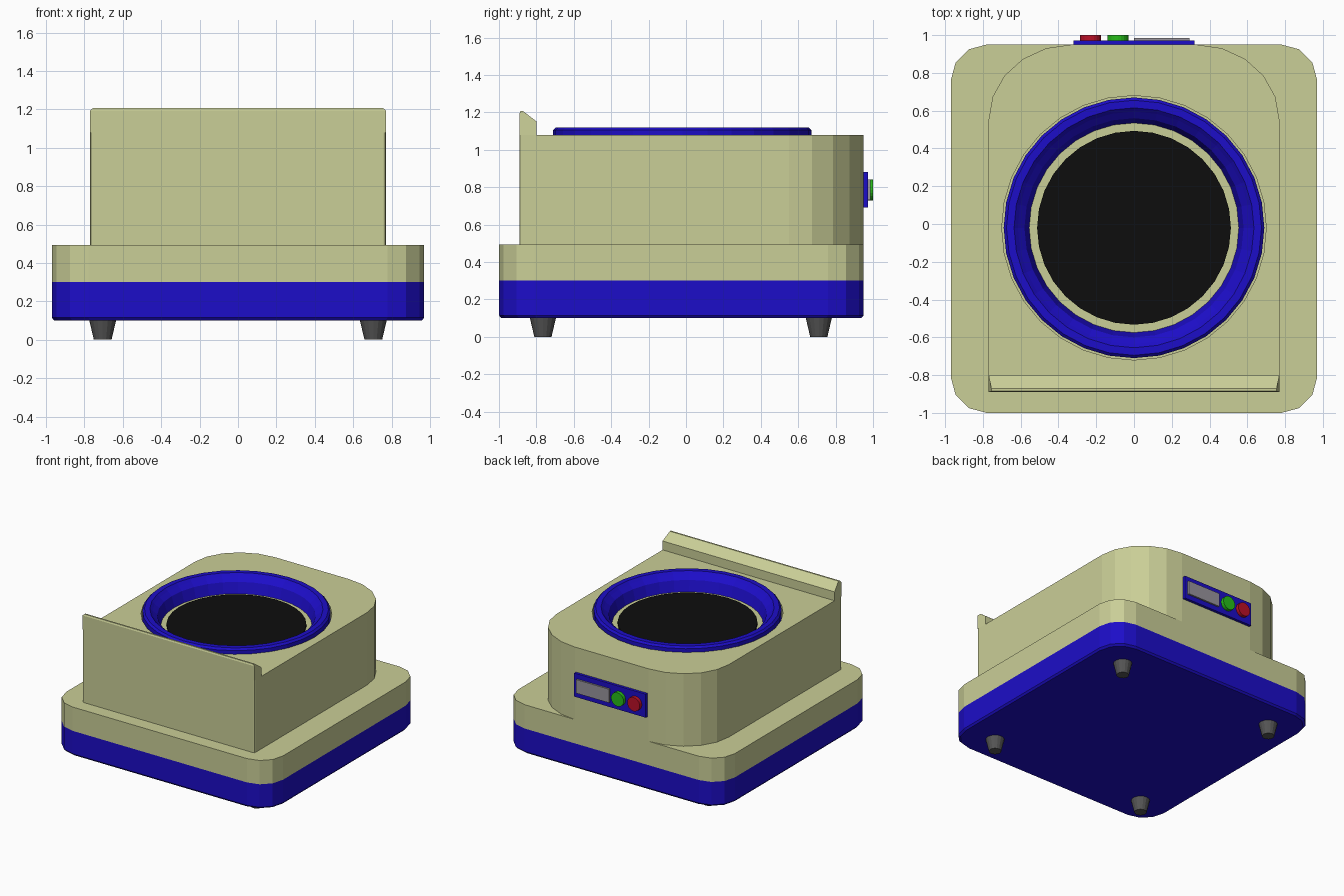
import bpy, bmesh, math

if "Cube" in bpy.data.objects:
    bpy.data.objects.remove(bpy.data.objects["Cube"])

def material(name, rgb):
    m = bpy.data.materials.new(name)
    m.diffuse_color = (*rgb, 1)
    m.use_nodes = True
    m.node_tree.nodes["Principled BSDF"].inputs["Base Color"].default_value = m.diffuse_color
    return m

CREAM = material("cream", (0.59, 0.62, 0.31))
BLUE = material("blue", (0.012, 0.004, 0.58))
BLACK = material("black", (0.004, 0.004, 0.004))
RUBBER = material("rubber", (0.09, 0.09, 0.09))
RED = material("red", (0.5, 0.005, 0.02))
GREEN = material("green", (0.02, 0.5, 0.01))
SCREEN = material("screen", (0.32, 0.3, 0.34))

def finish(name, bm, mat):
    bmesh.ops.recalc_face_normals(bm, faces=bm.faces)
    me = bpy.data.meshes.new(name)
    bm.to_mesh(me)
    bm.free()
    me.materials.append(mat)
    ob = bpy.data.objects.new(name, me)
    bpy.context.collection.objects.link(ob)
    return ob

def outline(hx, y0, y1, front, back, inset=0.0):
    """Rounded rectangle; front/back = (radius x, radius y, segments)."""
    hx, y0, y1 = hx - inset, y0 + inset, y1 - inset
    pts = []
    for sx, y, sy, (rx, ry, n), start in ((1, y0, 1, front, 270), (1, y1, -1, back, 0),
                                          (-1, y1, -1, back, 90), (-1, y0, 1, front, 180)):
        for i in range(n + 1):
            a = math.radians(start + 90 * i / n)
            pts.append((sx * (hx - rx) + rx * math.cos(a), y + sy * ry + ry * math.sin(a)))
    return pts

def loft(name, levels, mat):
    """Stack of (outline, z) loops, capped at both ends."""
    bm = bmesh.new()
    loops = [[bm.verts.new((x, y, z)) for x, y in pts] for pts, z in levels]
    n = len(loops[0])
    for a, b in zip(loops, loops[1:]):
        for i in range(n):
            j = (i + 1) % n
            bm.faces.new((a[i], a[j], b[j], b[i]))
    bm.faces.new(loops[0])
    bm.faces.new(loops[-1])
    return finish(name, bm, mat)

def circle(r, n, cx=0.0, cy=0.0):
    return [(cx + r * math.cos(2 * math.pi * i / n), cy + r * math.sin(2 * math.pi * i / n)) for i in range(n)]

def box(name, x, y, z, mat):
    return loft(name, [([(x[0], y[0]), (x[1], y[0]), (x[1], y[1]), (x[0], y[1])], h) for h in z], mat)

# Base: blue tray and cream deck
corner = (0.19, 0.19, 3)
base = outline(0.97, -1.0, 0.95, corner, corner)
base_low = outline(0.97, -1.0, 0.95, corner, corner, 0.012)
loft("base_tray", [(base_low, 0.10), (base, 0.115), (base, 0.30)], BLUE)
loft("base_deck", [(base, 0.30), (base, 0.493)], CREAM)

# Upper housing with a round well cut into the top
CY, SIDES = -0.02, 32
shell = outline(0.77, -0.89, 0.95, (0.012, 0.012, 2), (0.44, 0.40, 5))
housing = loft("upper_housing", [(shell, 0.493), (shell, 1.08)], CREAM)
cutter = loft("well_cutter", [(circle(0.70, SIDES, 0, CY), 0.985), (circle(0.70, SIDES, 0, CY), 1.3)], CREAM)
cutter.hide_render = True
mod = housing.modifiers.new("well", 'BOOLEAN')
mod.object, mod.operation, mod.solver = cutter, 'DIFFERENCE', 'EXACT'
bpy.context.view_layer.objects.active = housing
bpy.ops.object.modifier_apply(modifier="well")
bpy.data.objects.remove(cutter)

# Raised lip along the front edge, sloping to the rear
bm = bmesh.new()
profile = [(-0.89, 1.08, 0.77), (-0.89, 1.195, 0.77), (-0.885, 1.207, 0.755),
           (-0.872, 1.207, 0.755), (-0.80, 1.152, 0.77), (-0.80, 1.08, 0.77)]
left, right = [[bm.verts.new((s * x, y, z)) for y, z, x in profile] for s in (-1, 1)]
for i in range(len(profile)):
    j = (i + 1) % len(profile)
    bm.faces.new((left[i], left[j], right[j], right[i]))
bm.faces.new(left)
bm.faces.new(right)
finish("front_lip", bm, CREAM)

# Blue collar revolved around the well
collar = [(0.69, 0.985), (0.69, 1.105), (0.675, 1.12), (0.635, 1.12),
          (0.615, 1.10), (0.58, 1.07), (0.555, 0.985)]
bm = bmesh.new()
rings = [[bm.verts.new((x, y, z)) for x, y in circle(r, SIDES, 0, CY)] for r, z in collar]
for k in range(len(rings)):
    a, b = rings[k], rings[(k + 1) % len(rings)]
    for i in range(SIDES):
        j = (i + 1) % SIDES
        bm.faces.new((a[i], a[j], b[j], b[i]))
finish("well_collar", bm, BLUE)

# Black plate at the bottom of the well
disc = circle(0.513, SIDES, 0, CY)
loft("well_plate", [(disc, 0.985), (disc, 1.0)], BLACK)

# Rear control panel with screen and two buttons
box("control_panel", (-0.32, 0.32), (0.945, 0.972), (0.69, 0.88), BLUE)
box("display_screen", (0.0, 0.295), (0.97, 0.986), (0.73, 0.84), SCREEN)
for name, x, mat in (("red_button", -0.23, RED), ("green_button", -0.085, GREEN)):
    button = loft(name, [(circle(0.056, 20), 0.0), (circle(0.056, 20), 0.03)], mat)
    button.rotation_euler.x = -math.pi / 2
    button.location = (x, 0.97, 0.785)

# Tapered feet
for side, sx in (("left", -1), ("right", 1)):
    for end, y in (("front", -0.765), ("rear", 0.71)):
        loft(f"{end}_{side}_foot", [(circle(0.046, 16, sx * 0.705, y), 0.0),
                                    (circle(0.072, 16, sx * 0.705, y), 0.11)], RUBBER)
